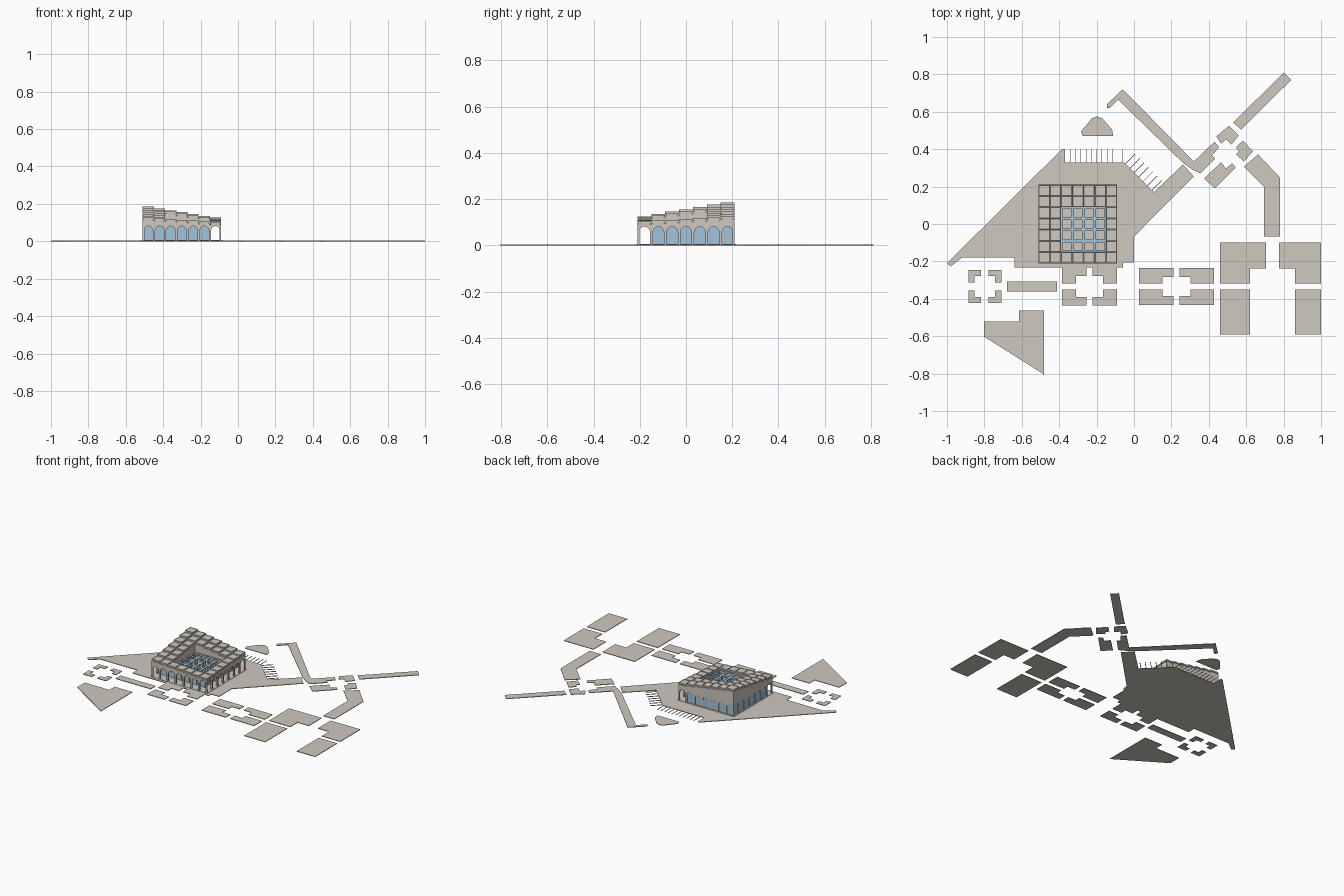
import bpy, bmesh, math
from mathutils import Matrix

if "Cube" in bpy.data.objects:
    bpy.data.objects.remove(bpy.data.objects["Cube"])

def material(name, col):
    m = bpy.data.materials.new(name)
    m.diffuse_color = (*col, 1)
    m.use_nodes = True
    m.node_tree.nodes["Principled BSDF"].inputs["Base Color"].default_value = m.diffuse_color
    return m

STONE = material("stone", (0.62, 0.58, 0.52))
GLASS = material("glass", (0.36, 0.55, 0.70))

def finish(bm, name, mat):
    bmesh.ops.recalc_face_normals(bm, faces=bm.faces)
    me = bpy.data.meshes.new(name)
    bm.to_mesh(me)
    bm.free()
    me.materials.append(mat)
    ob = bpy.data.objects.new(name, me)
    bpy.context.collection.objects.link(ob)
    return ob

def box(bm, x0, x1, y0, y1, z0, z1):
    m = Matrix.Translation(((x0 + x1) / 2, (y0 + y1) / 2, (z0 + z1) / 2))
    m = m @ Matrix.Diagonal((x1 - x0, y1 - y0, z1 - z0, 1))
    bmesh.ops.create_cube(bm, size=1, matrix=m)

def prism(bm, pts, vec):
    f = bm.faces.new([bm.verts.new(p) for p in pts])
    r = bmesh.ops.extrude_face_region(bm, geom=[f])
    bmesh.ops.translate(bm, vec=vec, verts=[v for v in r["geom"] if isinstance(v, bmesh.types.BMVert)])

T = 0.004  # paving thickness

def paving(name, pts):
    # plan points are in hundredths of a unit
    bm = bmesh.new()
    prism(bm, [(x / 100, y / 100, 0) for x, y in pts], (0, 0, T))
    finish(bm, name, STONE)

# main plaza and surrounding pavements
paving("main_plaza", [(-100, -21), (-38.5, 40), (-37, 40), (-37, 33), (-5.3, 33), (10.7, 17), (26.2, 31.8),
                      (32, 25.4), (0, -6.7), (0, -20.6), (-6, -20.6), (-6, -23.3), (-64, -23.3),
                      (-64, -18), (-92, -18), (-98, -22.7)])
paving("north_path", [(-14.5, 64), (-6, 72), (32, 33.4), (43, 44), (45.5, 41), (41.7, 36.6), (43.5, 35),
                      (35.5, 27), (31.5, 29), (26.5, 32.4), (-8.5, 66.5), (-13, 62), (-14.5, 62)])
paving("northeast_path", [(53, 54.3), (80.2, 81), (84, 77), (57.2, 50.5)])
paving("crossing_north", [(44, 46.8), (50.8, 52.5), (56, 47.3), (52, 42.5), (49.2, 45.2), (46.5, 43)])
paving("crossing_east", [(54.5, 41), (58.3, 44.6), (63.6, 38.8), (58.8, 33.4), (54.5, 37.2), (56.1, 38.8)])
paving("crossing_south", [(37.5, 24.3), (43.3, 19), (54.5, 30.2), (52.4, 32.4), (49.2, 29.7), (46.5, 33)])
paving("east_path", [(58.8, 30.7), (66.3, 37.2), (78, 24.9), (78, -6.7), (69.5, -6.7), (69.5, 20)])
paving("garden_island", [(-22.5, 56.5), (-20, 57.5), (-17, 56.5), (-11.7, 50.5), (-11.2, 47), (-27.5, 47),
                         (-28.3, 49.5)])
paving("southwest_lawn", [(-80.2, -52), (-61.5, -52), (-61.5, -46.3), (-48, -46.3), (-48, -80.5), (-80.2, -60.2)])
paving("south_bar", [(-68, -30.7), (-41.2, -30.7), (-41.2, -36), (-68, -36)])
paving("large_block_nw", [(46, -10), (70.6, -10), (70.6, -23.8), (62, -23.8), (62, -31.8), (46, -31.8)])
paving("large_block_ne", [(77.5, -10), (100, -10), (100, -31.8), (86, -31.8), (86, -23.8), (77.5, -23.8)])
paving("large_block_sw", [(46, -35), (62, -35), (62, -59), (46, -59)])
paving("large_block_se", [(86, -35), (100, -35), (100, -59), (86, -59)])

# small squares made of four L shaped corners around an open centre
def corner_square(name, cx, cy, hx, hy, gx, gy, ox, oy):
    for sx in (-1, 1):
        for sy in (-1, 1):
            L = [(hx, hy), (hx, gy), (ox, gy), (ox, oy), (gx, oy), (gx, hy)]
            paving(name, [(cx + sx * x, cy + sy * y) for x, y in L])

corner_square("west_square", -79.7, -33.4, 8.8, 8.8, 2, 2.2, 5.5, 5.5)
corner_square("entry_square", -23.8, -33.4, 14.7, 10.2, 1.5, 1.7, 7.3, 5.5)
corner_square("east_square", 22.7, -33.4, 20, 10, 1.6, 1.5, 7.5, 5)

# marking strips along the north edge
bm = bmesh.new()
for k in range(11):
    x = -0.34 + k * 0.028
    box(bm, x - 0.001, x + 0.001, 0.33, 0.40, 0, T)
d = 0.0012
for k in range(7):
    x, y = -0.045 + k * 0.0235, 0.322 - k * 0.0235
    prism(bm, [(x - d, y + d, 0), (x + d, y - d, 0), (x + 0.052 + d, y + 0.052 - d, 0),
               (x + 0.052 - d, y + 0.052 + d, 0)], (0, 0, T))
finish(bm, "edge_strips", STONE)

# building grid: 7 x 7 bays with a 4 x 4 courtyard
N, S, X0, Y0 = 7, 0.06, -0.51, -0.21
ZB, WALL = 0.087, 0.009

def roof_height(i, j):
    u, v = (N - 1 - i) / (N - 1), j / (N - 1)
    return 0.103 + 0.023 * (u + v) + 0.037 * u * v

cells = [(i, j) for i in range(N) for j in range(N) if not (2 <= i <= 5 and 1 <= j <= 4)]

bm = bmesh.new()
box(bm, X0 - 0.006, -X0 - 0.594, Y0 - 0.006, 0.216, T, T + 0.002)
finish(bm, "plinth", STONE)

# stepped roof modules: beam body, recessed neck, coffered slab
bm = bmesh.new()
for i, j in cells:
    x, y, h = X0 + i * S, Y0 + j * S, roof_height(i, j)
    box(bm, x, x + S, y, y + S, ZB - 0.002, h - 0.013)
    e = 0.005
    box(bm, x + e, x + S - e, y + e, y + S - e, h - 0.014, h - 0.008)
    box(bm, x, x + S, y, y + S, h - 0.009, h)
    bm.faces.ensure_lookup_table()
    top = max(bm.faces[-6:], key=lambda f: f.calc_center_median().z)
    bmesh.ops.inset_region(bm, faces=[top], thickness=0.004, depth=-0.002)
finish(bm, "stepped_roof", STONE)

# arched wall panels on every edge of every roofed bay
edges = set()
for i, j in cells:
    edges |= {("x", i, j), ("x", i, j + 1), ("y", i, j), ("y", i + 1, j)}

A, SPRING, RISE = 0.0245, 0.052, 0.029
profile = [(-S / 2, 0), (-A, 0)]
profile += [(-A * math.cos(math.pi * k / 12), SPRING + RISE * math.sin(math.pi * k / 12)) for k in range(13)]
profile += [(A, 0), (S / 2, 0), (S / 2, ZB), (-S / 2, ZB)]

def inward(k):
    # outermost walls sit flush with the facade
    return WALL / 2 if k == 0 else -WALL / 2 if k == N else 0

bm = bmesh.new()
for axis, i, j in sorted(edges):
    if axis == "x":
        cx, cy = X0 + (i + 0.5) * S, Y0 + j * S + inward(j) - WALL / 2
        prism(bm, [(cx + p, cy, T + z * (ZB - T) / ZB) for p, z in profile], (0, WALL, 0))
    else:
        cx, cy = X0 + i * S + inward(i) - WALL / 2, Y0 + (j + 0.5) * S
        prism(bm, [(cx, cy + p, T + z * (ZB - T) / ZB) for p, z in profile], (WALL, 0, 0))
finish(bm, "arcade_walls", STONE)

# glazing behind the front and right arcades, and in the left and back walls
bm = bmesh.new()
g = 0.001
xa, xb, ya, yb = X0 + 0.005, X0 + 6 * S, Y0 + S, Y0 + 7 * S - 0.005
for y in (ya, yb):
    box(bm, xa, xb, y - g, y + g, T, ZB)
for x in (xa, xb):
    box(bm, x - g, x + g, ya, yb, T, ZB)
finish(bm, "glazing", GLASS)

# courtyard glass roof bands on slim posts
cx0, cy0, W = X0 + 2 * S, Y0 + S, 4 * S
bm = bmesh.new()
for k in range(5):
    p = k * S
    b = 0.008
    box(bm, cx0 + p - b, cx0 + p + b, cy0, cy0 + W, ZB, ZB + 0.004)
    box(bm, cx0, cx0 + W, cy0 + p - b, cy0 + p + b, ZB, ZB + 0.0045)
finish(bm, "courtyard_glass_bands", GLASS)

bm = bmesh.new()
for a in range(1, 4):
    for b in range(1, 4):
        x, y = cx0 + a * S, cy0 + b * S
        box(bm, x - 0.0035, x + 0.0035, y - 0.0035, y + 0.0035, T, ZB)
finish(bm, "courtyard_posts", STONE)
